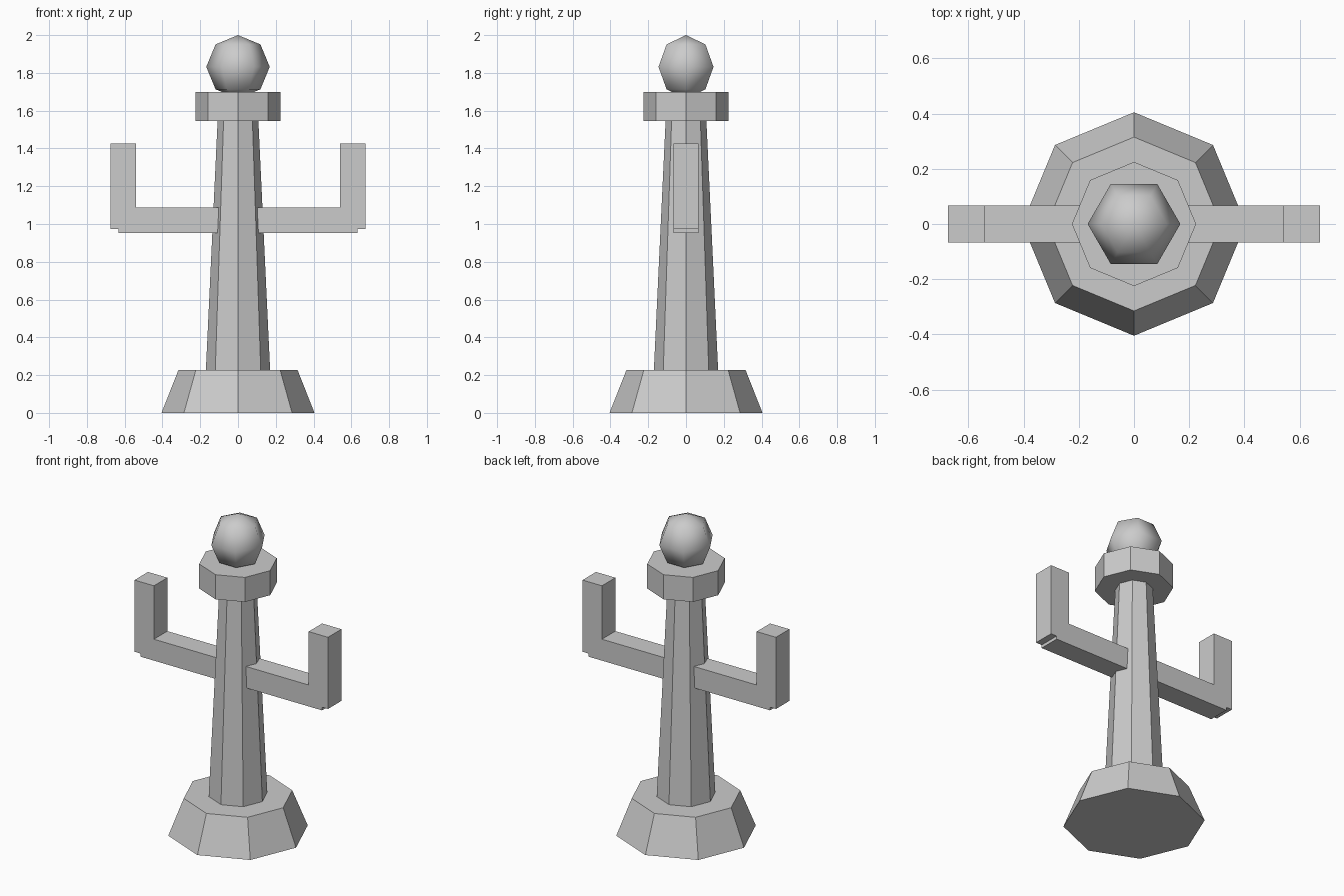
import bpy
import math

if "Cube" in bpy.data.objects:
    bpy.data.objects.remove(bpy.data.objects["Cube"])

grey = bpy.data.materials.new("plain_grey")
grey.diffuse_color = (0.6, 0.6, 0.6, 1.0)
grey.use_nodes = True
grey.node_tree.nodes["Principled BSDF"].inputs["Base Color"].default_value = grey.diffuse_color


def finish(name):
    obj = bpy.context.object
    obj.name = name
    obj.data.materials.append(grey)
    return obj


def octagon(name, r_bottom, r_top, z0, z1):
    """Eight-sided tapered block with corners on the x and y axes."""
    bpy.ops.mesh.primitive_cone_add(vertices=8, radius1=r_bottom, radius2=r_top,
                                    depth=z1 - z0, location=(0, 0, (z0 + z1) / 2))
    return finish(name)


def box(name, x0, x1, half_y, z0, z1):
    bpy.ops.mesh.primitive_cube_add(size=1, location=((x0 + x1) / 2, 0, (z0 + z1) / 2))
    obj = finish(name)
    obj.scale = (abs(x1 - x0), half_y * 2, z1 - z0)
    bpy.ops.object.transform_apply(location=False, rotation=False, scale=True)
    return obj


# Pedestal, tapering column and collar
octagon("base", 0.405, 0.315, 0.0, 0.228)
octagon("column", 0.17, 0.108, 0.228, 1.545)
octagon("collar", 0.225, 0.225, 1.545, 1.70)

# Smooth, low-sided ball on top, corners towards front and back
bpy.ops.mesh.primitive_uv_sphere_add(segments=6, ring_count=4, radius=0.168,
                                     location=(0, 0, 1.832),
                                     rotation=(0, 0, math.pi / 2))
finish("ball")
bpy.ops.object.shade_smooth()

# Pair of upturned arms
for side, label in ((-1, "left"), (1, "right")):
    box(label + "_arm", side * 0.10, side * 0.633, 0.067, 0.953, 1.088)
    box(label + "_upright", side * 0.54, side * 0.675, 0.067, 0.973, 1.425)
